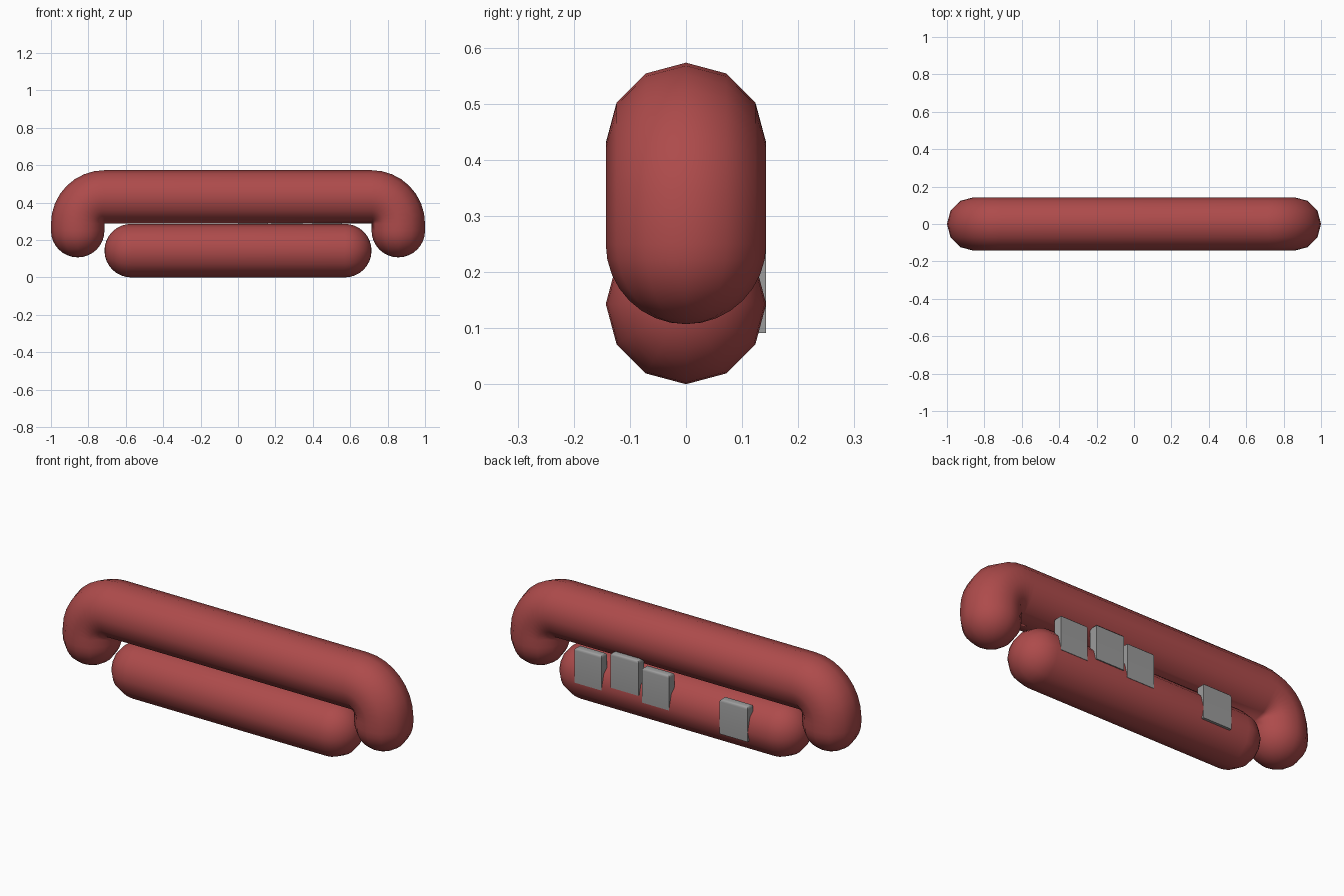
import bpy, bmesh, math
from mathutils import Vector

if "Cube" in bpy.data.objects:
    bpy.data.objects.remove(bpy.data.objects["Cube"])

R = 0.143      # tube radius
SIDES = 12
CAP = 8        # rings in each rounded end


def material(name, rgb):
    m = bpy.data.materials.new(name)
    m.diffuse_color = (*rgb, 1)
    m.use_nodes = True
    m.node_tree.nodes["Principled BSDF"].inputs["Base Color"].default_value = m.diffuse_color
    return m


red = material("lip red", (0.42, 0.07, 0.07))
grey = material("tooth grey", (0.33, 0.33, 0.33))


def finish(bm, name, mat):
    bmesh.ops.recalc_face_normals(bm, faces=bm.faces)
    me = bpy.data.meshes.new(name)
    bm.to_mesh(me)
    bm.free()
    me.materials.append(mat)
    ob = bpy.data.objects.new(name, me)
    bpy.context.collection.objects.link(ob)
    return ob


def tube(name, path, mat):
    """Round-ended tube; path holds (x, z, direction angle in the xz plane)."""
    stations = []
    for (x, z, a), sign in ((path[0], -1), (path[-1], 1)):
        cap = []
        for i in range(1, CAP + 1):
            t = math.pi / 2 * i / CAP
            d = sign * R * math.sin(t)
            cap.append((x + d * math.cos(a), z + d * math.sin(a), a,
                        max(R * math.cos(t), 1e-7)))
        stations.append(cap)
    rings = stations[0][::-1] + [(*p, R) for p in path] + stations[1]
    bm = bmesh.new()
    prev = None
    for x, z, a, r in rings:
        normal = Vector((-math.sin(a), 0, math.cos(a)))
        ring = []
        for k in range(SIDES):
            t = 2 * math.pi * k / SIDES
            ring.append(bm.verts.new(Vector((x, 0, z)) + normal * r * math.cos(t)
                                     + Vector((0, r * math.sin(t), 0))))
        if prev:
            for k in range(SIDES):
                n = (k + 1) % SIDES
                bm.faces.new((prev[k], prev[n], ring[n], ring[k]))
        prev = ring
    bmesh.ops.remove_doubles(bm, verts=bm.verts, dist=1e-4)
    for f in bm.faces:
        f.smooth = True
    return finish(bm, name, mat)


# upper lip: long bar with both ends bent down
N = 8
bend = [(0.714 + R * math.sin(t), 0.287 + R * math.cos(t), -t)
        for t in (math.pi / 2 * i / N for i in range(N + 1))]
right = bend + [(0.857, 0.25, -math.pi / 2)]
left = [(-x, z, -a) for x, z, a in reversed(right)]
tube("upper_lip", left + right, red)

# lower lip: straight bar
tube("lower_lip", [(-0.571, R, 0), (0.571, R, 0)], red)

# teeth behind the lips: centre x, bottom z, width
for i, (x, z, w) in enumerate([(0.477, 0.135, 0.16), (0.262, 0.165, 0.165),
                               (0.08, 0.135, 0.16), (-0.38, 0.091, 0.165)]):
    bm = bmesh.new()
    bmesh.ops.create_cube(bm, size=1)
    for v in bm.verts:
        v.co = Vector((x + v.co.x * w, 0.12 + v.co.y * 0.046,
                       z + (v.co.z + 0.5) * 0.185))
    top = [e for e in bm.edges if all(v.co.z > z + 0.1 for v in e.verts)]
    bmesh.ops.bevel(bm, geom=top, offset=0.014, segments=3, profile=0.5,
                    affect='EDGES')
    ob = finish(bm, f"tooth_{i + 1}", grey)
    bpy.ops.object.select_all(action='DESELECT')
    ob.select_set(True)
    bpy.context.view_layer.objects.active = ob
    bpy.ops.object.shade_smooth_by_angle(angle=math.radians(40))
